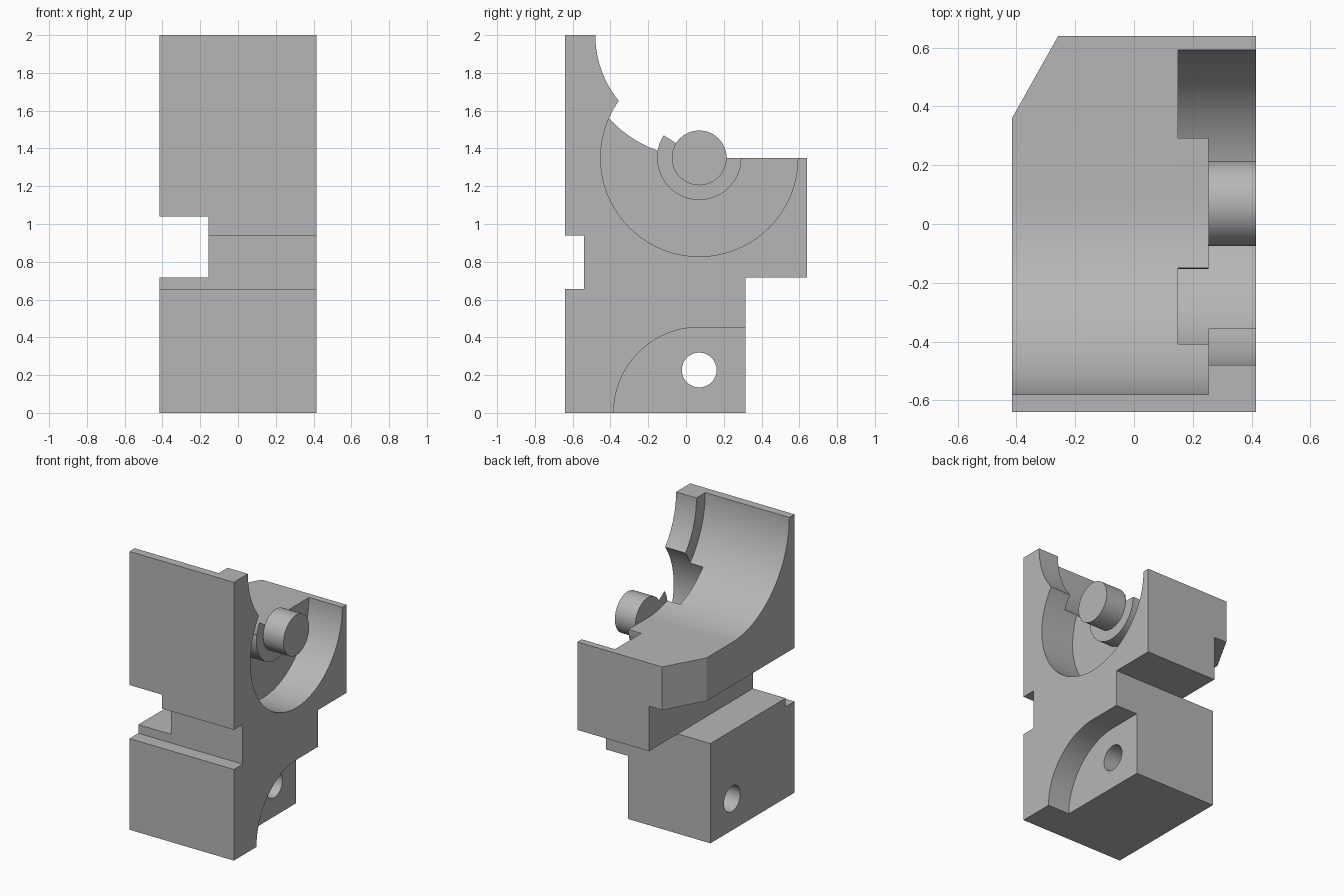
import bpy, bmesh
from math import pi, sin, cos, radians
from mathutils import Vector, Matrix

old = bpy.data.objects.get("Cube")
if old:
    bpy.data.objects.remove(old, do_unlink=True)

grey = bpy.data.materials.new("plain grey")
grey.use_nodes = True
grey.diffuse_color = (0.47, 0.47, 0.47, 1)
grey.node_tree.nodes["Principled BSDF"].inputs["Base Color"].default_value = (0.47, 0.47, 0.47, 1)

HALF_X = 0.415
AXIS = (0.07, 1.35)        # y, z of the pin, boss and round recess


def finish(name, bm):
    bmesh.ops.recalc_face_normals(bm, faces=bm.faces)
    mesh = bpy.data.meshes.new(name)
    bm.to_mesh(mesh)
    bm.free()
    mesh.materials.append(grey)
    ob = bpy.data.objects.new(name, mesh)
    bpy.context.collection.objects.link(ob)
    return ob


def prism(name, points, start, end, axis="x"):
    """Extrude a (y, z) outline along x, or an (x, y) outline along z."""
    bm = bmesh.new()
    along_x = axis == "x"
    verts = [bm.verts.new((start, a, b) if along_x else (a, b, start)) for a, b in points]
    face = bm.faces.new(verts)
    new = bmesh.ops.extrude_face_region(bm, geom=[face])["geom"]
    shift = Vector((1, 0, 0) if along_x else (0, 0, 1)) * (end - start)
    bmesh.ops.translate(bm, vec=shift, verts=[g for g in new if isinstance(g, bmesh.types.BMVert)])
    return finish(name, bm)


def arc(centre, radius, first, last, steps=40):
    angles = [radians(first + (last - first) * i / steps) for i in range(steps + 1)]
    return [(centre[0] + radius * cos(a), centre[1] + radius * sin(a)) for a in angles]


def lathe(name, points, steps=96):
    """Revolve an (x, radius) outline about the pin axis."""
    bm = bmesh.new()
    verts = [bm.verts.new((x, AXIS[0], AXIS[1] + r)) for x, r in points]
    edges = [bm.edges.new(pair) for pair in zip(verts, verts[1:])]
    bmesh.ops.spin(bm, geom=verts + edges, cent=(0, *AXIS), axis=(1, 0, 0),
                   angle=2 * pi, steps=steps, use_duplicate=False)
    bmesh.ops.remove_doubles(bm, verts=bm.verts, dist=1e-5)
    return finish(name, bm)


def box(name, low, high):
    return prism(name, [(low[1], low[2]), (high[1], low[2]), (high[1], high[2]), (low[1], high[2])],
                 low[0], high[0])


def cut(target, cutter):
    cutter.hide_render = True
    mod = target.modifiers.new("cut", "BOOLEAN")
    mod.operation = "DIFFERENCE"
    mod.solver = "EXACT"
    mod.object = cutter
    bpy.context.view_layer.objects.active = target
    bpy.ops.object.modifier_apply(modifier=mod.name)
    bpy.data.objects.remove(cutter, do_unlink=True)


# Bracket body: side outline with the front slot and the narrow end rim curve
outline = [(-0.64, 0), (0.315, 0), (0.315, 0.717), (0.64, 0.717), (0.64, 1.35), AXIS]
outline += arc((0.07, 2), 0.55, 241, 180)
outline += [(-0.64, 2), (-0.64, 0.94), (-0.54, 0.94), (-0.54, 0.655), (-0.64, 0.655)]
body = prism("bracket_body", outline, -HALF_X, HALF_X)

# Wide cradle groove, stopping short of the end rim
groove = arc((0.07, 2), 0.65, 180, 270, 56) + [(0.2, 1.5), (0.2, 2.4), (-0.58, 2.4)]
cut(body, prism("groove_cutter", groove, -0.6, 0.253))

# Round recess that leaves a boss in the middle
cut(body, lathe("recess_cutter", [(0.253, 0), (0.253, 0.223), (0.15, 0.223),
                                  (0.15, 0.522), (0.6, 0.522), (0.6, 0)]))

# Side slot, corner chamfer, rounded lower pocket and cross hole
cut(body, box("slot_cutter", (-0.6, -0.9, 0.717), (-0.155, 0.9, 1.04)))
cut(body, prism("chamfer_cutter", [(-0.495, 0.218), (-0.175, 0.788), (-0.6, 0.9)], 0.5, 2.5, "z"))
pocket = [(0.5, -0.1), (0.5, 0.453)] + arc((0.07, 0), 0.453, 90, 180) + [(-0.383, -0.1)]
cut(body, prism("pocket_cutter", pocket, 0.24, 0.6))
cut(body, prism("hole_cutter", arc((0.07, 0.227), 0.092, 0, 352.5, 47), -0.7, 0.7))

# Pin standing on the boss
pin = lathe("pin", [(0.253, 0), (0.253, 0.145), (HALF_X, 0.145), (HALF_X, 0)], 64)

for ob in (body, pin):
    bpy.ops.object.select_all(action="DESELECT")
    ob.select_set(True)
    bpy.context.view_layer.objects.active = ob
    bpy.ops.object.shade_smooth_by_angle(angle=radians(25))
